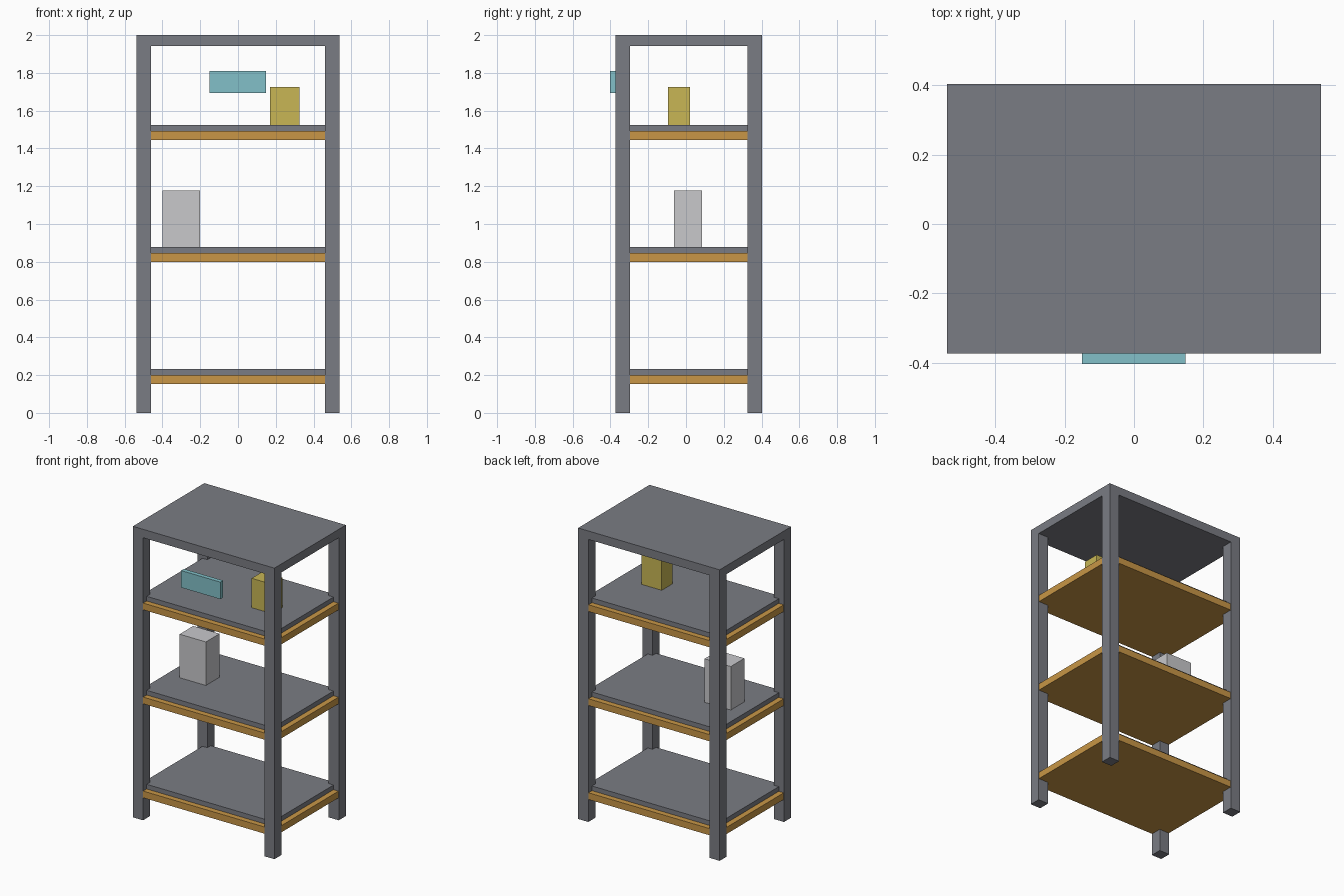
import bpy
from mathutils import Vector

if "Cube" in bpy.data.objects:
    bpy.data.objects.remove(bpy.data.objects["Cube"], do_unlink=True)


def material(name, rgb):
    mat = bpy.data.materials.new(name)
    mat.use_nodes = True
    mat.diffuse_color = (*rgb, 1)
    mat.node_tree.nodes["Principled BSDF"].inputs["Base Color"].default_value = (*rgb, 1)
    return mat


def box(name, low, high, mat):
    """Box between two opposite corners."""
    low, high = Vector(low), Vector(high)
    bpy.ops.mesh.primitive_cube_add(size=1)
    obj = bpy.context.object
    obj.name = name
    for v in obj.data.vertices:
        v.co = (low + high) / 2 + v.co * (high - low)
    obj.data.materials.append(mat)
    return obj


steel = material("steel grey", (0.195, 0.202, 0.227))
wood = material("warm wood", (0.58, 0.305, 0.061))
teal = material("pale teal", (0.223, 0.527, 0.578))
mustard = material("mustard", (0.58, 0.468, 0.091))
pale = material("light grey", (0.58, 0.58, 0.6))

# Frame extents
X = 0.538
FRONT, BACK = -0.373, 0.403
POST = 0.077
TOP, ROOF = 2.0, 1.942


def slab(name, inset, bottom, top, mat):
    """Full-footprint slab pulled in from the frame's outer faces."""
    return box(name, (-X + inset, FRONT + inset, bottom),
               (X - inset, BACK - inset, top), mat)


# Corner posts
for side, x in (("right", -X), ("left", X - POST)):
    for end, y in (("front", FRONT), ("back", BACK - POST)):
        box(f"{end}_{side}_post", (x, y, 0), (x + POST, y + POST, ROOF), steel)

# Top panel
slab("top_panel", 0, ROOF, TOP, steel)

# Wooden shelves, each carrying a metal tray
for level, z in (("lower", 0.154), ("middle", 0.8), ("upper", 1.446)):
    slab(f"{level}_shelf_board", 0.002, z, z + 0.046, wood)
    slab(f"{level}_shelf_tray", 0.04, z + 0.046, z + 0.078, steel)

# Stored boxes and the front sign plate
box("tall_box", (-0.4, -0.063, 0.878), (-0.2, 0.085, 1.177), pale)
box("small_box", (0.17, -0.095, 1.524), (0.325, 0.021, 1.726), mustard)
box("sign_plate", (-0.15, -0.403, 1.694), (0.148, FRONT, 1.811), teal)
